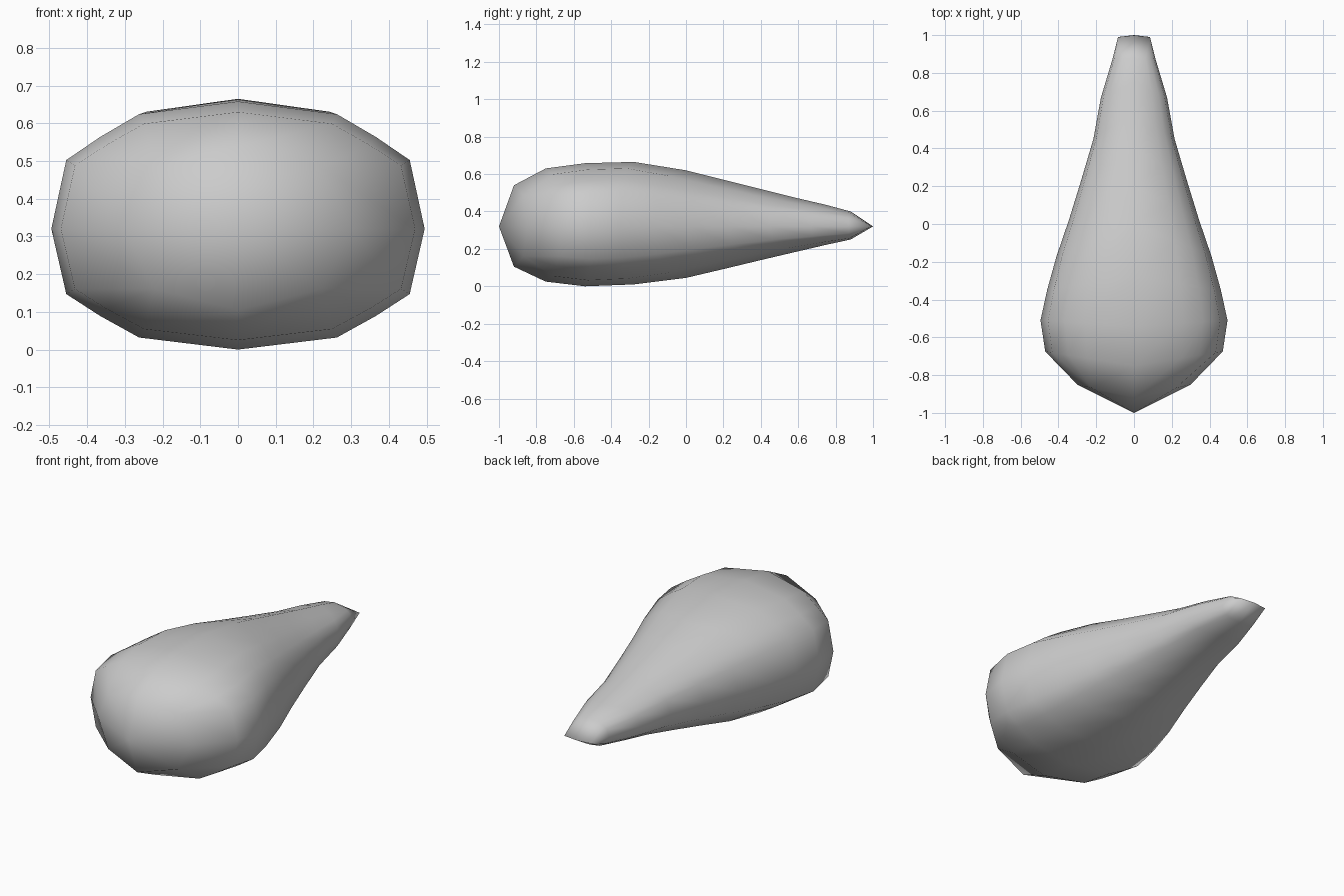
import bpy
import bmesh

cube = bpy.data.objects.get("Cube")
if cube:
    bpy.data.objects.remove(cube, do_unlink=True)

MID = 0.32  # height of the widest line

# Quarter cross-sections, from top centre to side
BODY = [(0, 1), (0.53, 0.9), (0.74, 0.72), (0.92, 0.54), (1, 0)]
NOSE = [(0, 1)] + [(0.74, 0.74)] * 3 + [(1, 0)]
EDGE = [(0, 0)] + [(1, 0)] * 4

# Sections: y at centre, y at side, half width, top, bottom
BODY_SECTIONS = [
    (-0.75, -0.675, 0.47, 0.63, 0.025),
    (-0.54, -0.51, 0.495, 0.658, 0.0),
    (-0.28, -0.35, 0.46, 0.665, 0.01),
    (0.0, -0.17, 0.41, 0.62, 0.045),
    (0.2, 0.02, 0.345, 0.57, 0.092),
    (0.4, 0.23, 0.28, 0.52, 0.14),
    (0.6, 0.45, 0.215, 0.47, 0.187),
    (0.75, 0.67, 0.175, 0.435, 0.222),
    (0.88, 0.87, 0.115, 0.4, 0.25),
]
sections = [(NOSE, (-0.92, -0.85, 0.3, 0.54, 0.105))]
sections += [(BODY, s) for s in BODY_SECTIONS]
sections += [(EDGE, (1.0, 0.99, 0.085, MID, MID))]


def full_ring(quarter):
    """Mirror a quarter outline into a closed ring."""
    right = quarter + [(u, -v) for u, v in reversed(quarter[:-1])]
    return right + [(-u, v) for u, v in reversed(right[1:-1])]


def add_ring(bm, quarter, section):
    yc, ys, width, top, bottom = section
    ring = []
    for u, v in full_ring(quarter):
        height = top - MID if v > 0 else MID - bottom
        y = yc + (ys - yc) * abs(u)
        ring.append(bm.verts.new((u * width, y, MID + v * height)))
    return ring


# Tapered body lofted from the blunt nose to the thin rear edge
bm = bmesh.new()
rings = [add_ring(bm, q, s) for q, s in sections]
count = len(rings[0])
for a, b in zip(rings, rings[1:]):
    for i in range(count):
        j = (i + 1) % count
        bm.faces.new((a[i], a[j], b[j], b[i]))
tip = bm.verts.new((0, -1, MID))
for i in range(count):
    bm.faces.new((tip, rings[0][(i + 1) % count], rings[0][i]))

bmesh.ops.remove_doubles(bm, verts=bm.verts[:], dist=0.0005)
bmesh.ops.recalc_face_normals(bm, faces=bm.faces[:])
for face in bm.faces:
    face.smooth = True
mesh = bpy.data.meshes.new("tapered_body")
bm.to_mesh(mesh)
bm.free()

# Plain grey surface
grey = bpy.data.materials.new("light_grey")
grey.use_nodes = True
colour = (0.6, 0.6, 0.6, 1)
grey.diffuse_color = colour
grey.node_tree.nodes["Principled BSDF"].inputs["Base Color"].default_value = colour
mesh.materials.append(grey)

body = bpy.data.objects.new("tapered_body", mesh)
bpy.context.collection.objects.link(body)
